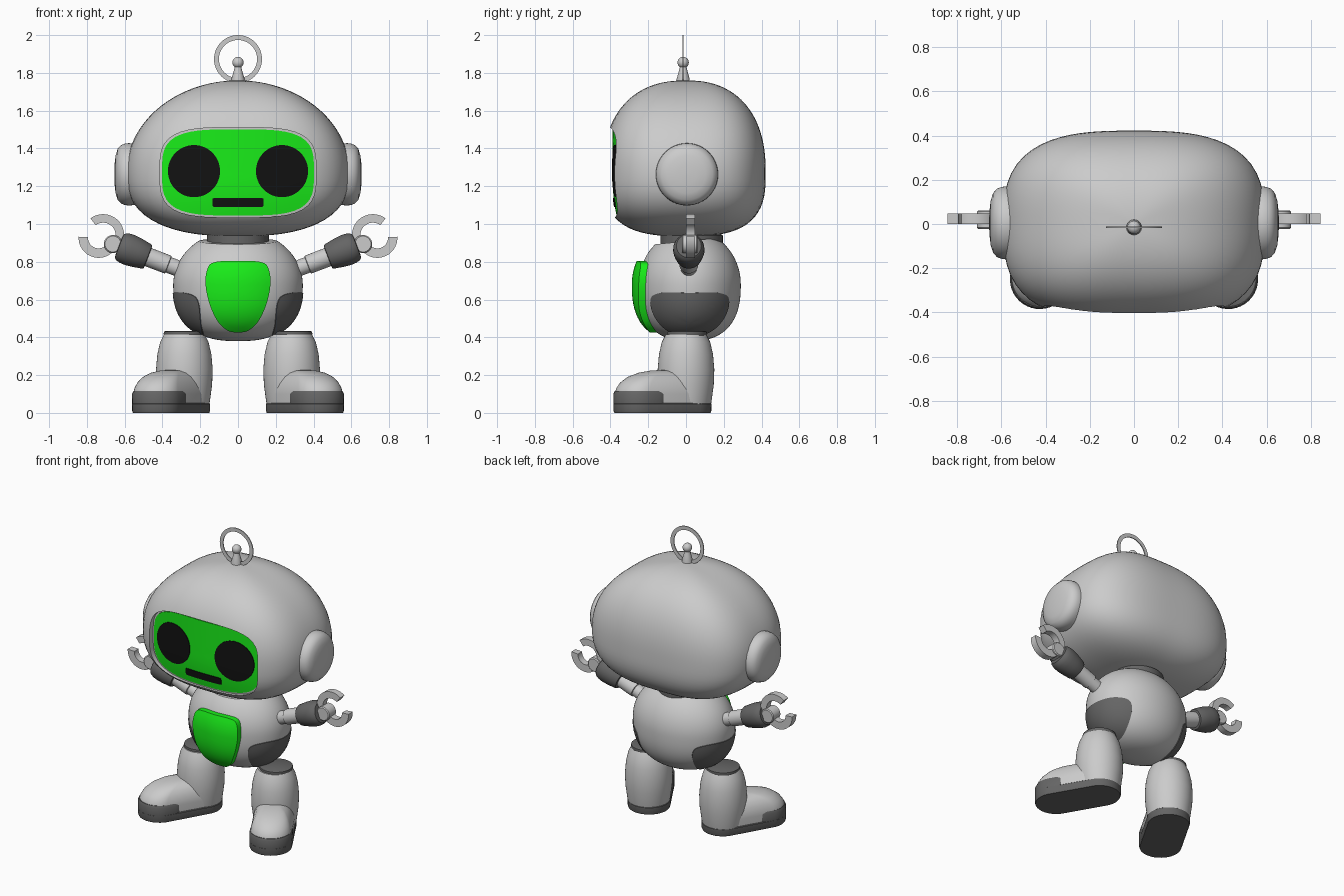
import bpy, bmesh
from math import sin, cos, pi, radians, sqrt
from mathutils import Vector as V

if "Cube" in bpy.data.objects:
    bpy.data.objects.remove(bpy.data.objects["Cube"])


def material(name, rgb):
    m = bpy.data.materials.new(name)
    m.diffuse_color = (*rgb, 1)
    m.use_nodes = True
    m.node_tree.nodes["Principled BSDF"].inputs["Base Color"].default_value = m.diffuse_color
    return m


GREEN = material("green", (0.01, 0.85, 0.01))
DARK = material("dark_grey", (0.13, 0.13, 0.13))
BLACK = material("black", (0.006, 0.006, 0.006))


def smooth(me, angle=35):
    me.shade_smooth()
    me.set_sharp_from_angle(angle=radians(angle))


def loft(name, rings, mat=None, closed=False, cut=None):
    """Skin a list of equal rings; caps the ends, or joins them if closed."""
    bm = bmesh.new()
    rows = [[bm.verts.new(p) for p in ring] for ring in rings]
    n = len(rows[0])
    pairs = list(zip(rows, rows[1:])) + ([(rows[-1], rows[0])] if closed else [])
    for a, b in pairs:
        for i in range(n):
            j = (i + 1) % n
            bm.faces.new((a[i], a[j], b[j], b[i]))
    if not closed:
        bm.faces.new(rows[0])
        bm.faces.new(rows[-1])
    if cut:
        bmesh.ops.bisect_plane(bm, geom=bm.verts[:] + bm.edges[:] + bm.faces[:],
                               plane_co=cut[0], plane_no=cut[1], clear_outer=True)
        bmesh.ops.holes_fill(bm, edges=[e for e in bm.edges if e.is_boundary])
    bmesh.ops.recalc_face_normals(bm, faces=bm.faces[:])
    me = bpy.data.meshes.new(name)
    bm.to_mesh(me)
    bm.free()
    smooth(me)
    if mat:
        me.materials.append(mat)
    ob = bpy.data.objects.new(name, me)
    bpy.context.collection.objects.link(ob)
    return ob


def lathe(name, profile, origin, axis, mat=None, seg=40):
    """Revolve (radius, distance) pairs about an axis."""
    q = V(axis).to_track_quat('Z', 'Y')
    return loft(name, [[V(origin) + q @ V((max(r, 0.0005) * cos(2 * pi * i / seg),
                                           max(r, 0.0005) * sin(2 * pi * i / seg), t))
                        for i in range(seg)] for r, t in profile], mat)


def patch(name, outline, surf, front, back, mat=None):
    """Solid plate following surf(u, v, offset) inside an outline."""
    cu = sum(p[0] for p in outline) / len(outline)
    cv = sum(p[1] for p in outline) / len(outline)
    steps = [0.01] + [k / 8 for k in range(1, 9)]
    ring = lambda s, o: [surf(cu + (u - cu) * s, cv + (v - cv) * s, o) for u, v in outline]
    return loft(name, [ring(s, front) for s in steps] + [ring(s, back) for s in steps[::-1]], mat)


def superellipse(cx, cz, a, b, n, seg=64):
    pts = []
    for i in range(seg):
        c, s = cos(2 * pi * i / seg), sin(2 * pi * i / seg)
        r = (abs(c) ** n + abs(s) ** n) ** (-1 / n)
        pts.append((cx + a * c * r, cz + b * s * r))
    return pts


def spline(pts, sub=6):
    """Closed smooth curve through a few points."""
    n, out = len(pts), []
    for i in range(n):
        p = [V(pts[(i + k) % n]) for k in (-1, 0, 1, 2)]
        for k in range(sub):
            t = k / sub
            out.append(tuple(0.5 * (2 * p[1] + (p[2] - p[0]) * t
                       + (2 * p[0] - 5 * p[1] + 4 * p[2] - p[3]) * t * t
                       + (3 * p[1] - p[0] - 3 * p[2] + p[3]) * t ** 3)))
    return out


def shell(d, a, bf, bb, ct, cb, p, qt, qb):
    """Distance from the centre to a rounded box-like egg along direction d."""
    fx = abs(d.x / a) ** p
    fy = abs(d.y / (bf if d.y < 0 else bb)) ** p
    qx, qy = qt if d.z > 0 else qb
    q = qx + (qy - qx) * fy / (fx + fy + 1e-12)
    return ((fx + fy) ** (q / p) + abs(d.z / (ct if d.z > 0 else cb)) ** q) ** (-1 / q)


def egg(name, centre, args, rows=44, seg=80, cut=None):
    rings = []
    for k in range(rows + 1):
        la = (-0.498 + 0.996 * k / rows) * pi
        ring = []
        for i in range(seg):
            az = 2 * pi * i / seg
            d = V((cos(la) * cos(az), cos(la) * sin(az), sin(la)))
            ring.append(V(centre) + d * shell(d, *args))
        rings.append(ring)
    return loft(name, rings, cut=cut)


def arc(name, cx, y, cz, r0, r1, half, a0, a1, seg, closed=False, flip=1):
    """Flat ring or ring section standing in the xz plane."""
    rings = []
    for k in range(seg + (not closed)):
        t = radians(a0 + (a1 - a0) * k / seg)
        rings.append([V((flip * (cx + r * cos(t)), y + o, cz + r * sin(t)))
                      for r, o in ((r0, -half), (r1, -half), (r1, half), (r0, half))])
    return loft(name, rings, closed=closed)


# Head with a recessed face
head = egg("head", (0, 0, 1.27), (0.592, 0.44, 0.422, 0.49, 0.335, 2.9, (2.0, 2.35), (2.5, 2.9)))


def face(x, z, o):
    return V((x, -0.385 + 0.045 * (x / 0.4) ** 2 + 0.5 * max(0, 1.25 - z) ** 2 - o, z))


cutter = patch("face_cutter", superellipse(0, 1.273, 0.413, 0.238, 3.6), face, 0.4, 0)
cutter.hide_render = True
mod = head.modifiers.new("recess", 'BOOLEAN')
mod.operation, mod.object, mod.solver = 'DIFFERENCE', cutter, 'EXACT'
dg = bpy.context.evaluated_depsgraph_get()
cut_mesh = bpy.data.meshes.new_from_object(head.evaluated_get(dg))
head.modifiers.clear()
head.data = cut_mesh
smooth(cut_mesh)
bpy.data.objects.remove(cutter)

# Face plate, eyes and mouth
patch("face_plate", superellipse(0, 1.273, 0.402, 0.228, 3.6), face, 0.004, -0.01, GREEN)
for s, side in ((1, "left"), (-1, "right")):
    patch(side + "_eye", superellipse(s * 0.233, 1.28, 0.138, 0.138, 2, 48), face, 0.009, 0, BLACK)
patch("mouth", superellipse(0, 1.114, 0.135, 0.024, 14, 64), face, 0.009, 0, BLACK)

# Antenna
lathe("antenna_stem", [(0.036, -0.03), (0.034, 0.01), (0.024, 0.045), (0.014, 0.085), (0.0, 0.09)],
      (0, -0.015, 1.76), (0, 0, 1))
lathe("antenna_ball", [(0.03 * sin(pi * k / 12), -0.03 * cos(pi * k / 12)) for k in range(13)],
      (0, -0.015, 1.855), (0, 0, 1), seg=24)
arc("antenna_ring", 0, -0.015, 1.873, 0.101, 0.127, 0.003, 0, 360, 64, closed=True)

# Body and neck
BC = V((0, 0.02, 0.68))
BODY = (0.343, 0.27, 0.27, 0.29, 0.30, 2, (2, 2), (2.5, 2.5))
egg("body", BC, BODY, cut=((0, 0.03, 0.912), (0, -0.1, 1)))
lathe("neck", [(0.165, 0), (0.165, 0.09), (0.15, 0.1)], (0, 0.03, 0.85), (0, 0, 1), DARK)


# Belly panel
def belly(x, z, o):
    dz = z - BC.z
    q, c = (2, 0.29) if dz > 0 else (2.5, 0.30)
    plan = max(0, 1 - abs(dz / c) ** q) ** (2 / q)
    return V((x, BC.y - 0.27 * sqrt(max(0, plan - (x / 0.343) ** 2)) - o, z))


half = [(0.09, 0.803), (0.146, 0.788), (0.168, 0.74), (0.171, 0.67), (0.15, 0.575), (0.108, 0.485), (0.055, 0.436)]
panel = spline([(0, 0.805)] + half + [(0, 0.426)] + [(-x, z) for x, z in half[::-1]])
patch("belly_panel", panel, belly, 0.037, -0.02, GREEN)

# Paired parts
hip = [(0.5, -0.15), (0.9, -0.3), (1.0, -0.6), (0.85, -1.0), (0.5, -1.4)]
hip_line = spline([(0, -0.13)] + hip + [(0, -1.55)] + [(-u, v) for u, v in hip[::-1]])


def stadium(s, z, length, r, start=0.0, seg=40):
    """Foot outline: two half circles along the outward toe direction."""
    d = V((s * 0.5, -0.866, 0))
    side = V((-d.y, d.x, 0))
    pts = []
    for i in range(seg):
        t = -pi / 2 + 2 * pi * (i + 0.5) / seg
        c = length if cos(t) > 0 else start
        pts.append(V((s * 0.282, 0, z)) + d * (c + r * cos(t)) + side * r * sin(t))
    return pts


for s, side in ((1, "left"), (-1, "right")):
    # Ear cap
    lathe(side + "_ear", [(0.16, -0.06), (0.165, 0), (0.163, 0.02), (0.155, 0.042), (0.135, 0.06),
                          (0.1, 0.071), (0.05, 0.077), (0, 0.078)], (s * 0.577, 0.005, 1.263), (s, 0, 0), seg=56)

    # Hip patch
    def hip_surf(u, v, o, s=s):
        d = V((s, u, v)).normalized()
        return BC + d * (shell(d, *BODY) + o)
    patch(side + "_hip", hip_line, hip_surf, 0.004, -0.02, DARK)

    # Leg and its dark top
    lathe(side + "_leg", [(0.125, 0.01), (0.135, 0.06), (0.147, 0.15), (0.15, 0.23), (0.143, 0.31),
                          (0.128, 0.375), (0.108, 0.415)], (s * 0.284, 0, 0), (0, 0, 1), seg=48)
    lathe(side + "_leg_cap", [(0.1, 0.40), (0.106, 0.418), (0.104, 0.43), (0.095, 0.434)],
          (s * 0.288, 0.005, 0), (0, 0, 1), DARK, seg=48)

    # Foot, sole and toe cap
    loft(side + "_foot", [stadium(s, z, l, r) for z, l, r in (
        (0.01, 0.286, 0.127), (0.1, 0.286, 0.13), (0.13, 0.281, 0.126), (0.16, 0.268, 0.117),
        (0.19, 0.24, 0.102), (0.212, 0.2, 0.08), (0.224, 0.16, 0.05), (0.227, 0.13, 0.02))])
    loft(side + "_sole", [stadium(s, z, 0.288, r) for z, r in ((0, 0.13), (0.01, 0.134), (0.048, 0.135), (0.052, 0.13))], DARK)
    loft(side + "_toe_cap", [stadium(s, z, 0.288, r, 0.25) for z, r in (
        (0.002, 0.13), (0.01, 0.134), (0.1, 0.135), (0.115, 0.128))], DARK)

    # Arm and cuff
    base, axis = (s * 0.298, 0.015, 0.757), (s * 0.934, 0, 0.357)
    lathe(side + "_upper_arm", [(0.043, -0.1), (0.043, 0.075), (0.05, 0.078), (0.051, 0.21)], base, axis)
    lathe(side + "_cuff", [(0.05, 0.19), (0.064, 0.192), (0.069, 0.2), (0.078, 0.25), (0.083, 0.29),
                           (0.082, 0.32), (0.076, 0.343), (0.066, 0.354), (0.045, 0.356)], base, axis, DARK)

    # Palm and two claw fingers
    lathe(side + "_palm", [(0.042, -0.042), (0.048, -0.036), (0.048, 0.036), (0.042, 0.042)],
          (s * 0.662, 0.02, 0.894), (0, 1, 0), seg=32)
    arc(side + "_upper_finger", 0.714, 0.024, 0.941, 0.066, 0.111, 0.023, 53, 215, 24, flip=s)
    arc(side + "_lower_finger", 0.738, 0.024, 0.927, 0.056, 0.106, 0.023, 3, -140, 24, flip=s)
